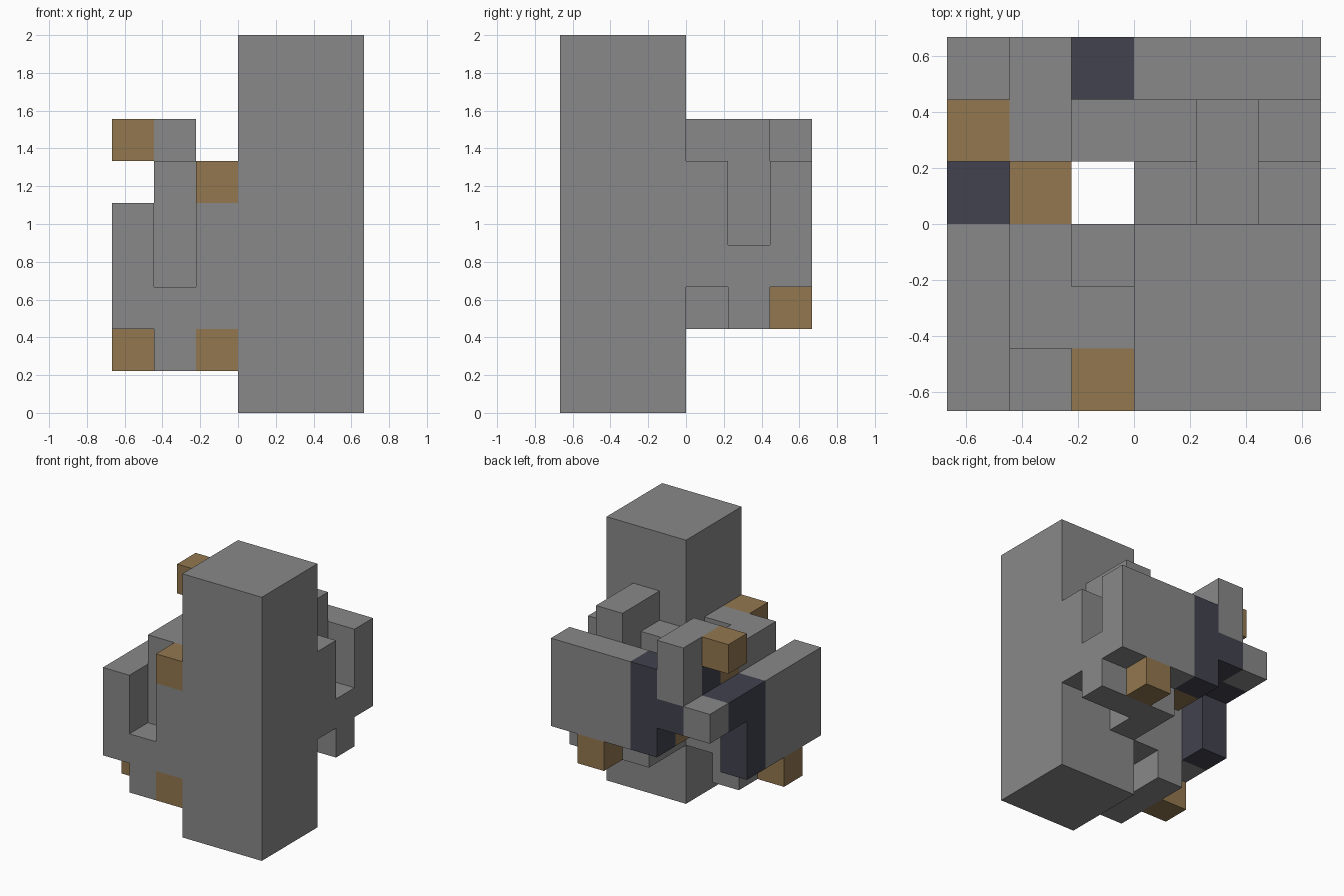
import bpy
import bmesh
from mathutils import Vector
from itertools import product

cube = bpy.data.objects.get("Cube")
if cube:
    bpy.data.objects.remove(cube, do_unlink=True)

SIDE = 6            # cells across the model
UNIT = 2 / 9        # edge of one grid cell
HALF = Vector((0.5, 0.5, 0.5))
CENTRE = Vector((SIDE / 2, SIDE / 2, 0))


def make_material(name, rgb):
    mat = bpy.data.materials.new(name)
    mat.use_nodes = True
    color = (*rgb, 1)
    mat.diffuse_color = color
    bsdf = next(n for n in mat.node_tree.nodes if n.type == "BSDF_PRINCIPLED")
    bsdf.inputs["Base Color"].default_value = color
    return mat


def box(x, y, z, width=1, depth=1, height=1):
    """Grid cells filled by a box whose lowest corner cell is x, y, z."""
    return {(x + i, y + j, z + k)
            for i, j, k in product(range(width), range(depth), range(height))}


def column(x, y, z, height):
    return box(x, y, z, height=height)


def mirrored(cells):
    """Reflect across the diagonal plane and raise by one cell."""
    return {(SIDE - 1 - y, SIDE - 1 - x, z + 1) for x, y, z in cells}


def build_part(name, mat, cells, solid):
    """Skin the outer sides of the part's cells and merge flat regions."""
    bm = bmesh.new()
    for cell in cells:
        for axis, sign in product(range(3), (-1, 1)):
            normal = Vector()
            normal[axis] = sign
            if tuple(int(c + n) for c, n in zip(cell, normal)) in solid:
                continue
            u = Vector()
            u[(axis + 1) % 3] = 0.5
            v = normal.cross(u)
            mid = Vector(cell) + HALF + normal / 2 - CENTRE
            corners = (mid - u - v, mid + u - v, mid + u + v, mid - u + v)
            bm.faces.new([bm.verts.new(p * UNIT) for p in corners])
    bmesh.ops.remove_doubles(bm, verts=bm.verts, dist=0.001)
    bmesh.ops.dissolve_limit(bm, angle_limit=0.01, verts=bm.verts, edges=bm.edges)
    mesh = bpy.data.meshes.new(name)
    bm.to_mesh(mesh)
    bm.free()
    mesh.materials.append(mat)
    bpy.context.collection.objects.link(bpy.data.objects.new(name, mesh))


grey = make_material("grey", (0.25, 0.25, 0.25))
navy = make_material("navy", (0.054, 0.054, 0.078))
brown = make_material("brown", (0.29, 0.185, 0.078))

# Shapes that occur on both sides of the diagonal
wall = box(0, 0, 2, depth=3, height=3)
side_tab = box(0, 1, 1)
arm = (column(1, 0, 1, height=2) | column(1, 1, 1, height=5)
       | column(2, 0, 2, height=3) | column(2, 1, 2, height=4)
       | column(2, 2, 2, height=3))

# Cells that only one of the two arms has
front_extra = column(1, 2, 1, height=5)
back_extra = box(3, 3, 2) | column(3, 4, 2, height=3) | box(2, 4, 4)

# Stepped dark piece that joins the two walls round the back corner
link = (column(2, 5, 3, height=3) | box(1, 5, 4) | column(1, 4, 4, height=2)
        | box(0, 4, 4) | column(0, 3, 2, height=3))

PARTS = {
    "tall_block": (grey, box(3, 0, 0, width=3, depth=3, height=9)),
    "side_wall": (grey, wall),
    "back_wall": (grey, mirrored(wall)),
    "front_arm": (grey, arm | front_extra),
    "back_arm": (grey, mirrored(arm) | back_extra),
    "corner_post": (grey, box(1, 4, 6, depth=2) | box(1, 5, 5)),
    "corner_stub": (grey, box(0, 5, 4)),
    "corner_link": (navy, link),
    "corner_tab": (brown, box(0, 4, 6)),
    "upper_inner_tab": (brown, box(1, 3, 5)),
    "lower_inner_tab": (brown, box(2, 4, 3)),
    "side_tab": (brown, side_tab),
    "back_tab": (brown, mirrored(side_tab)),
    "front_upper_tab": (brown, box(2, 0, 5)),
    "front_lower_tab": (brown, box(2, 0, 1)),
}

# Sides shared by touching parts are left out
all_cells = set().union(*(cells for _, cells in PARTS.values()))
for part_name, (part_mat, part_cells) in PARTS.items():
    build_part(part_name, part_mat, part_cells, all_cells)
